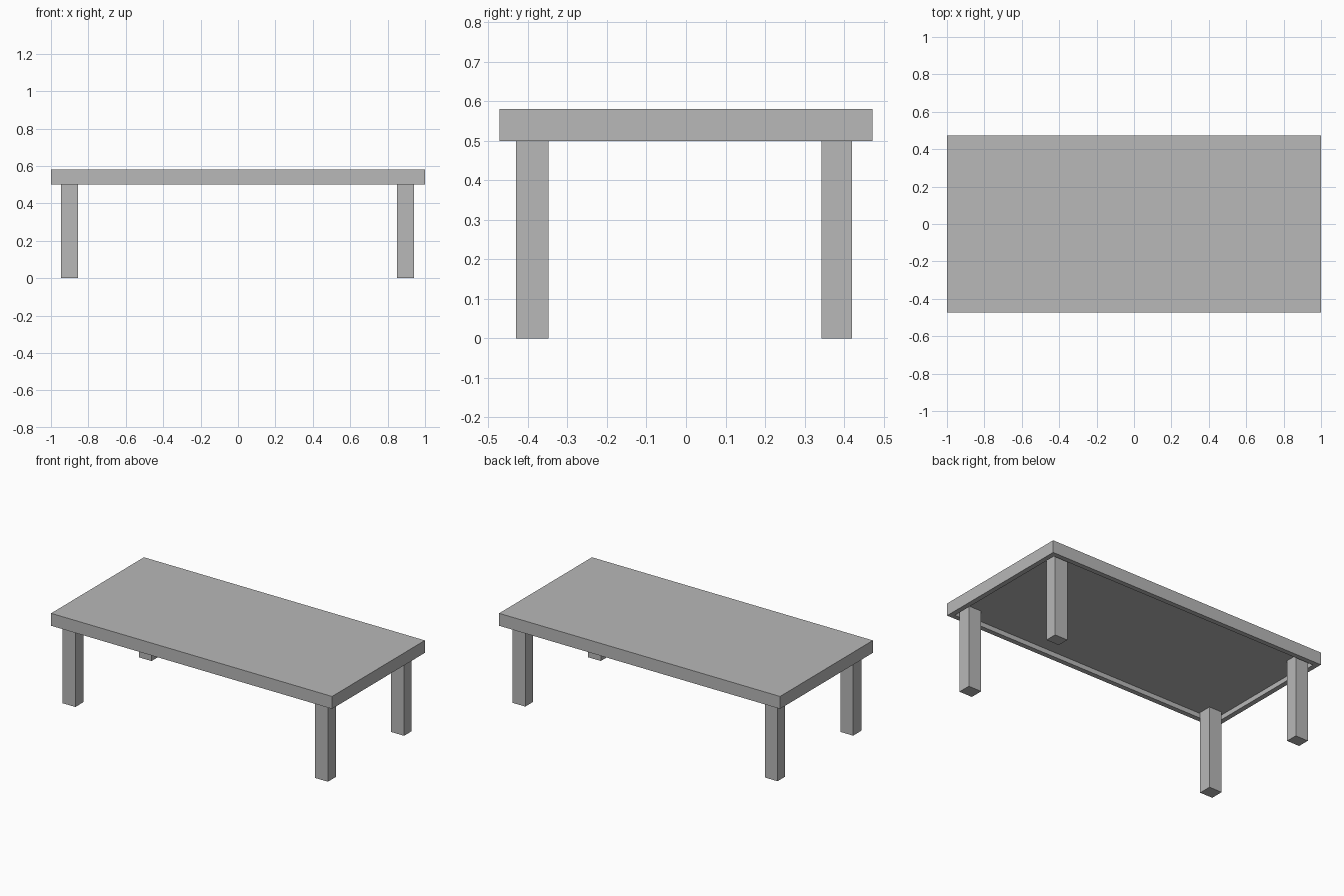
import bpy
import bmesh
from mathutils import Vector

cube = bpy.data.objects.get("Cube")
if cube:
    bpy.data.objects.remove(cube, do_unlink=True)

GREY = (0.48, 0.48, 0.48, 1)
grey = bpy.data.materials.new("plain grey")
grey.use_nodes = True
grey.diffuse_color = GREY
grey.node_tree.nodes["Principled BSDF"].inputs["Base Color"].default_value = GREY

TOP, UNDERSIDE = 0.58, 0.5
RIM, RECESS = 0.045, 0.03


def box(name, low, high, hollow=False):
    """Box between two corners, optionally with a recess in its underside."""
    low, high = Vector(low), Vector(high)
    bm = bmesh.new()
    bmesh.ops.create_cube(bm, size=1)
    bmesh.ops.scale(bm, vec=high - low, verts=bm.verts)
    bmesh.ops.translate(bm, vec=(low + high) / 2, verts=bm.verts)
    if hollow:
        bm.normal_update()
        bottom = min(bm.faces, key=lambda f: f.calc_center_median().z)
        # A flat rim first, then the vertical walls of the recess
        bmesh.ops.inset_individual(bm, faces=[bottom], thickness=RIM)
        panel = bmesh.ops.extrude_discrete_faces(bm, faces=[bottom])["faces"][0]
        bmesh.ops.translate(bm, vec=(0, 0, RECESS), verts=panel.verts)
        bmesh.ops.recalc_face_normals(bm, faces=bm.faces)
    mesh = bpy.data.meshes.new(name)
    bm.to_mesh(mesh)
    bm.free()
    mesh.materials.append(grey)
    obj = bpy.data.objects.new(name, mesh)
    bpy.context.collection.objects.link(obj)
    return obj


# Table top with a rim hanging below its panel
box("table_top", (-1, -0.472, UNDERSIDE), (1, 0.472, TOP), hollow=True)

# Four square legs reaching up to the recessed panel
spans_x = {"right": (-0.946, -0.856), "left": (0.85, 0.942)}
spans_y = {"front": (-0.431, -0.348), "back": (0.343, 0.42)}
for side, (x0, x1) in spans_x.items():
    for end, (y0, y1) in spans_y.items():
        box(f"{end}_{side}_leg", (x0, y0, 0), (x1, y1, UNDERSIDE + RECESS))
